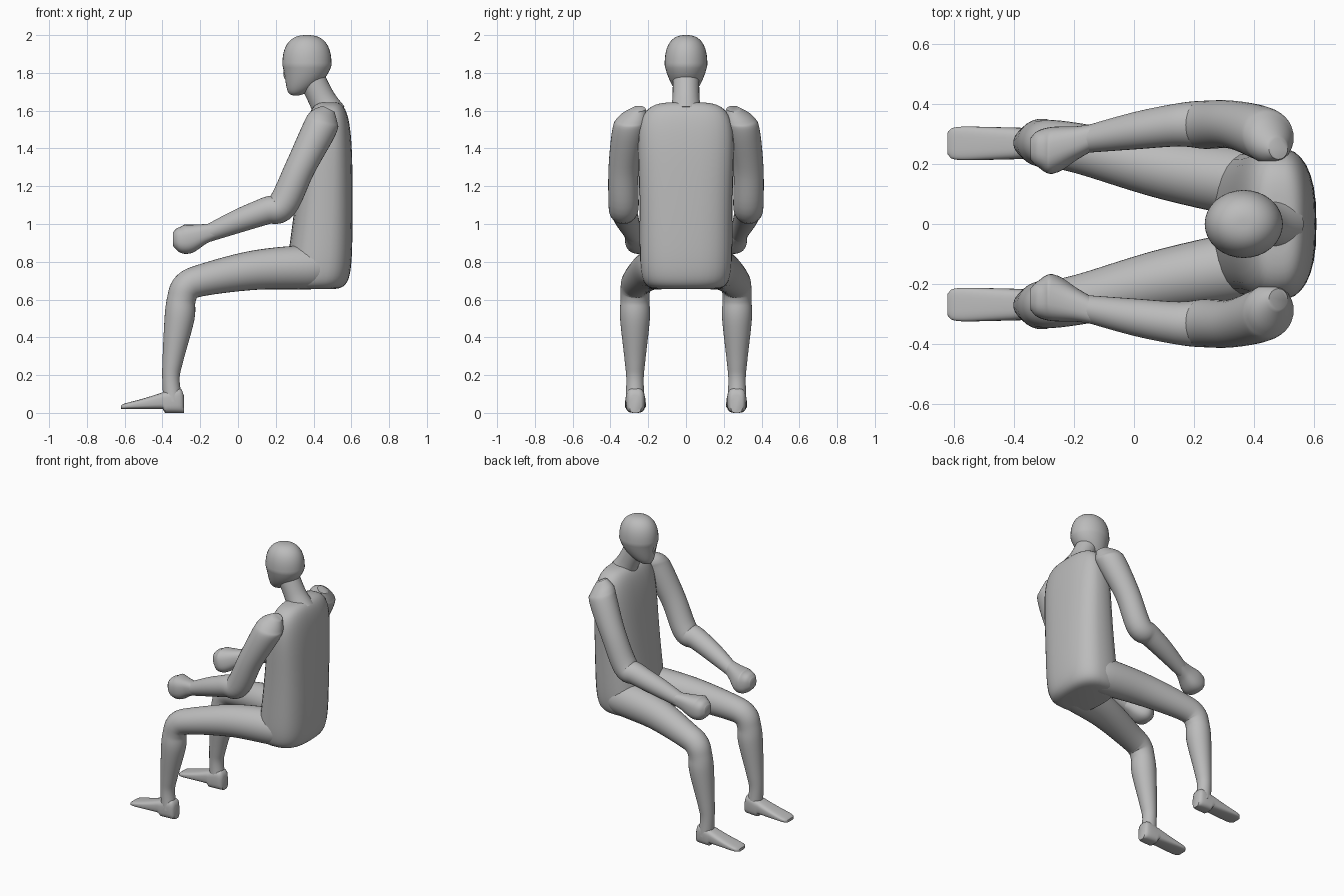
import bpy, bmesh, math
from mathutils import Vector

if "Cube" in bpy.data.objects:
    bpy.data.objects.remove(bpy.data.objects["Cube"], do_unlink=True)

GREY = (.5, .5, .5, 1)
skin = bpy.data.materials.new("plain grey")
skin.use_nodes = True
skin.diffuse_color = GREY
skin.node_tree.nodes["Principled BSDF"].inputs["Base Color"].default_value = GREY

SIDEWAYS = Vector((0, 1, 0))
UP = Vector((0, 0, 1))
FORWARD = Vector((-1, 0, 0))


def superellipse(u, power):
    """Height of a rounded arch over u between -1 and 1."""
    return (1 - abs(u) ** power) ** (1 / power)


def signed_power(value, exponent):
    return math.copysign(abs(value) ** exponent, value)


def loft(name, stations, axis=None, power=2, sides=32):
    """Skin rings (centre, half depth, half width) that face the axis or follow the path."""
    bm = bmesh.new()
    rings = []
    last = len(stations) - 1
    for i, (centre, depth, width) in enumerate(stations):
        along = axis
        if along is None:
            along = stations[min(i + 1, last)][0] - stations[max(i - 1, 0)][0]
            along = Vector((along.x, 0, along.z)).normalized()
        outward = along.cross(SIDEWAYS)
        ring = []
        for k in range(sides):
            angle = math.tau * k / sides
            across = signed_power(math.cos(angle), 2 / power) * depth
            aside = signed_power(math.sin(angle), 2 / power) * width
            ring.append(bm.verts.new(centre + outward * across + SIDEWAYS * aside))
        rings.append(ring)
    for lower, upper in zip(rings, rings[1:]):
        for k in range(sides):
            bm.faces.new((lower[k - 1], lower[k], upper[k], upper[k - 1]))
    bm.faces.new(rings[0])
    bm.faces.new(rings[-1])
    bmesh.ops.recalc_face_normals(bm, faces=bm.faces)
    mesh = bpy.data.meshes.new(name)
    bm.to_mesh(mesh)
    bm.free()
    mesh.materials.append(skin)
    obj = bpy.data.objects.new(name, mesh)
    bpy.context.collection.objects.link(obj)
    bpy.ops.object.select_all(action="DESELECT")
    obj.select_set(True)
    bpy.context.view_layer.objects.active = obj
    bpy.ops.object.shade_smooth_by_angle(angle=math.radians(45))


def upright(name, low, high, shape, power=2, steps=40):
    """Closed form whose slices follow shape(u), with u from -1 at the base to 1 at the top."""
    stations = []
    for i in range(1, steps):
        u = -math.cos(math.pi * i / steps)
        x, depth, width = shape(u)
        z = low + (high - low) * (u + 1) / 2
        stations.append((Vector((x, 0, z)), depth, width))
    loft(name, stations, axis=UP, power=power)


def blend(a, b, c, d, t):
    """Smooth curve from b to c, steered by their neighbours a and d."""
    return b + t / 2 * (c - a + t * (2 * a - 5 * b + 4 * c - d + t * (3 * (b - c) + d - a)))


def limb(name, joints, side=1, power=2, steps=6):
    """Round tube through joints (x, y, z, radius)."""
    joints = [Vector((x, y * side, z, r)) for x, y, z, r in joints]
    padded = [joints[0], *joints, joints[-1]]
    path = [blend(*group, i / steps)
            for group in zip(padded, padded[1:], padded[2:], padded[3:])
            for i in range(steps)]
    path.append(joints[-1])
    loft(name, [(p.to_3d(), p.w, p.w) for p in path], power=power)


def torso_shape(u):
    # Fuller seat, curved back and shoulders that slope at the top
    t = (u + 1) / 2
    arch = superellipse(u, 8 if u < 0 else 4)
    return .4 + .08 * math.sqrt(t), arch * (.18 - .06 * t), arch * (.245 + .04 * t ** 4)


def head_shape(u):
    # Round skull that narrows to a chin set forward
    below = min(u, 0)
    arch = superellipse(u, 2.5) * (1 + .35 * below)
    return .365 - .06 * below ** 2, .13 * arch, .113 * arch


def nose_shape(u):
    arch = superellipse(u, 2)
    return .265 - .006 * u, .025 * arch, .016 * arch


def foot_stations(side, steps=30):
    # From heel to toe: a stepped heel, falling instep and wider toes
    stations = []
    for i in range(steps + 1):
        t = i / steps
        arch = superellipse(.99 * (2 * t - 1), 6)
        sole = 0 if t < 1 / 3 else .02
        height = (.05 + .1 * (1 - t) ** 1.3 - sole) * arch
        centre = Vector((-.287 - .333 * t, .268 * side, sole + height / 2))
        stations.append((centre, height / 2, (.05 + .008 * t) * arch))
    return stations


ARM = [(.48, .25, 1.61, .035), (.455, .28, 1.56, .08), (.43, .3, 1.5, .09),
       (.33, .33, 1.3, .08), (.235, .33, 1.1, .08), (.15, .33, 1.07, .072),
       (0, .31, 1.015, .062), (-.17, .28, .945, .044)]
HAND = [(-.12, .295, .965, .04), (-.19, .27, .945, .055), (-.27, .245, .92, .078),
        (-.32, .25, .92, .06), (-.345, .25, .92, .035)]
LEG = [(.5, .13, .755, .075), (.4, .135, .77, .115), (.1, .185, .757, .105),
       (-.18, .25, .705, .085), (-.27, .266, .668, .08), (-.3, .27, .6, .076),
       (-.31, .27, .5, .079), (-.345, .27, .28, .055), (-.355, .27, .18, .046),
       (-.345, .27, .06, .05)]
NECK = [(.49, 0, 1.58, .085), (.445, 0, 1.66, .072), (.395, 0, 1.76, .07)]

# Trunk, neck and head
upright("torso", .655, 1.645, torso_shape, power=2.7)
limb("neck", NECK)
upright("head", 1.68, 2, head_shape)
upright("nose", 1.75, 1.83, nose_shape, steps=12)

# Limbs on both sides
for label, side in (("left", -1), ("right", 1)):
    limb(label + "_arm", ARM, side)
    limb(label + "_hand", HAND, side, power=2.5)
    limb(label + "_leg", LEG, side)
    loft(label + "_foot", foot_stations(side), axis=FORWARD, power=3.2)
